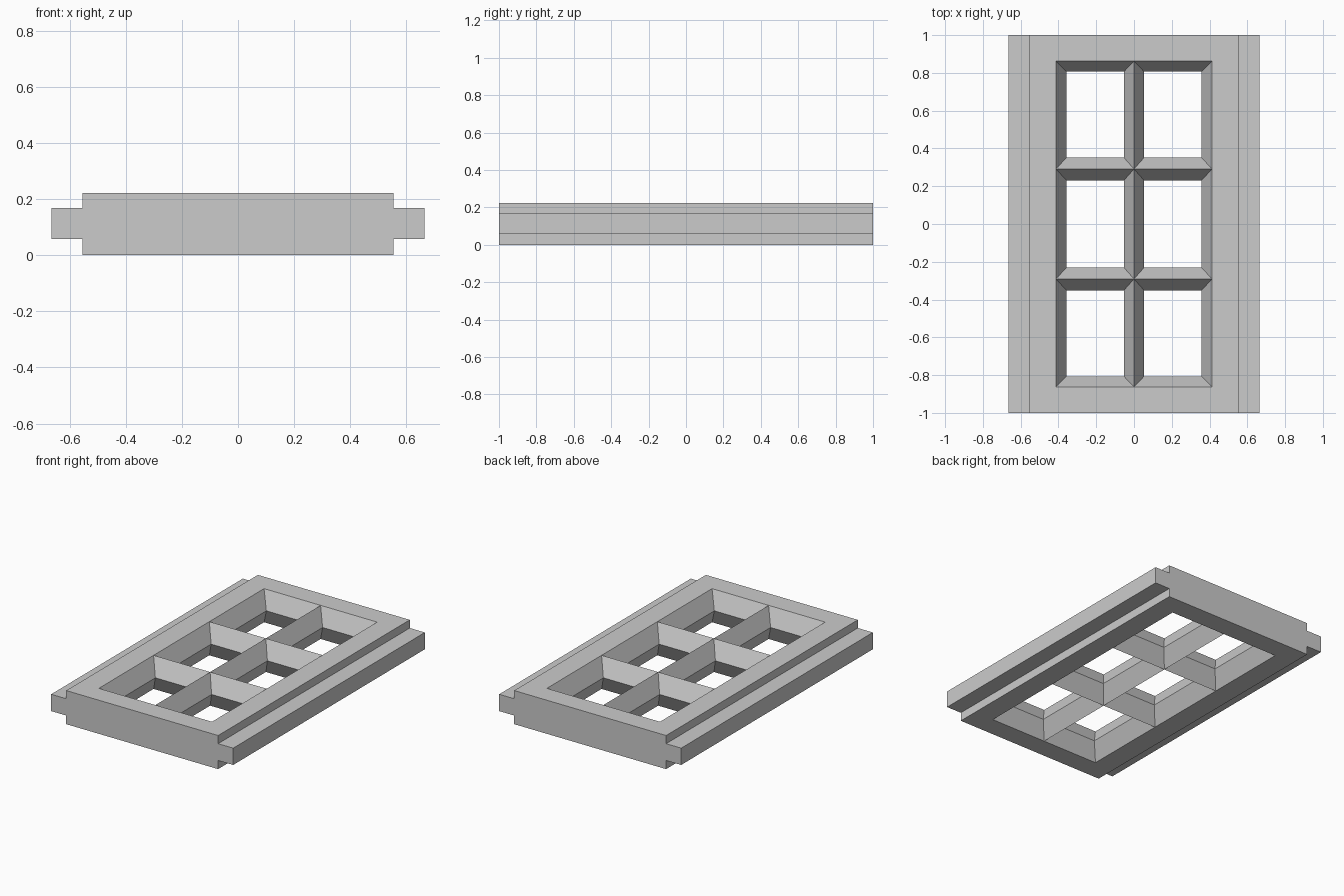
import bpy, bmesh
from mathutils import Vector

if "Cube" in bpy.data.objects:
    bpy.data.objects.remove(bpy.data.objects["Cube"], do_unlink=True)

HEIGHT, MID = 0.222, 0.111
BODY_X, TONGUE_X, BODY_Y = 0.555, 0.665, 1.0
OPEN_X, OPEN_Y = 0.413, 0.862     # opening at the top and bottom faces
INSET = 0.055                     # how far the bevels reach in at mid height
BAR_Y = 0.291

grey = bpy.data.materials.new("plain grey")
grey.use_nodes = True
colour = (0.6, 0.6, 0.6, 1)
grey.diffuse_color = colour
grey.node_tree.nodes["Principled BSDF"].inputs["Base Color"].default_value = colour


def make_object(name, bm):
    bmesh.ops.recalc_face_normals(bm, faces=bm.faces)
    mesh = bpy.data.meshes.new(name)
    bm.to_mesh(mesh)
    bm.free()
    mesh.materials.append(grey)
    obj = bpy.data.objects.new(name, mesh)
    bpy.context.collection.objects.link(obj)
    return obj


def loft(name, rings):
    """Capped solid through matching rings of points."""
    bm = bmesh.new()
    loops = [[bm.verts.new(p) for p in ring] for ring in rings]
    for a, b in zip(loops, loops[1:]):
        for i in range(len(a)):
            j = (i + 1) % len(a)
            bm.faces.new((a[i], a[j], b[j], b[i]))
    bm.faces.new(loops[0])
    bm.faces.new(loops[-1])
    return make_object(name, bm)


def prism(name, profile, start, end, along_x=False):
    """Extrude an (across, z) profile along y, or along x."""
    def point(a, z, t):
        return Vector((t, a, z)) if along_x else Vector((a, t, z))
    return loft(name, [[point(a, z, t) for a, z in profile] for t in (start, end)])


# Slab with a tongue along both long sides
low, high = 0.057, 0.168
right = [(BODY_X, 0), (BODY_X, low), (TONGUE_X, low),
         (TONGUE_X, high), (BODY_X, high), (BODY_X, HEIGHT)]
frame = prism("frame", right + [(-x, z) for x, z in reversed(right)], -BODY_Y, BODY_Y)

# Opening that narrows to mid height, cut out of the slab
def rectangle(z):
    grow = INSET * (abs(z - MID) / MID - 1)
    x, y = OPEN_X + grow, OPEN_Y + grow
    return [(x, y, z), (-x, y, z), (-x, -y, z), (x, -y, z)]

cutter = loft("opening_cutter", [rectangle(z) for z in (-MID, MID, 3 * MID)])
cutter.hide_render = True
cut = frame.modifiers.new("opening", 'BOOLEAN')
cut.operation = 'DIFFERENCE'
cut.solver = 'EXACT'
cut.object = cutter
bpy.context.view_layer.objects.active = frame
bpy.ops.object.modifier_apply(modifier=cut.name)
bpy.data.objects.remove(cutter, do_unlink=True)


# Diamond-section bars that cross in the opening
def diamond(centre, half):
    return [(centre, 0), (centre + half, MID), (centre, HEIGHT), (centre - half, MID)]

prism("long_bar", diamond(0, 0.053), -OPEN_Y, OPEN_Y)
for name, y in (("front_cross_bar", -BAR_Y), ("back_cross_bar", BAR_Y)):
    prism(name, diamond(y, 0.06), -OPEN_X, OPEN_X, along_x=True)
